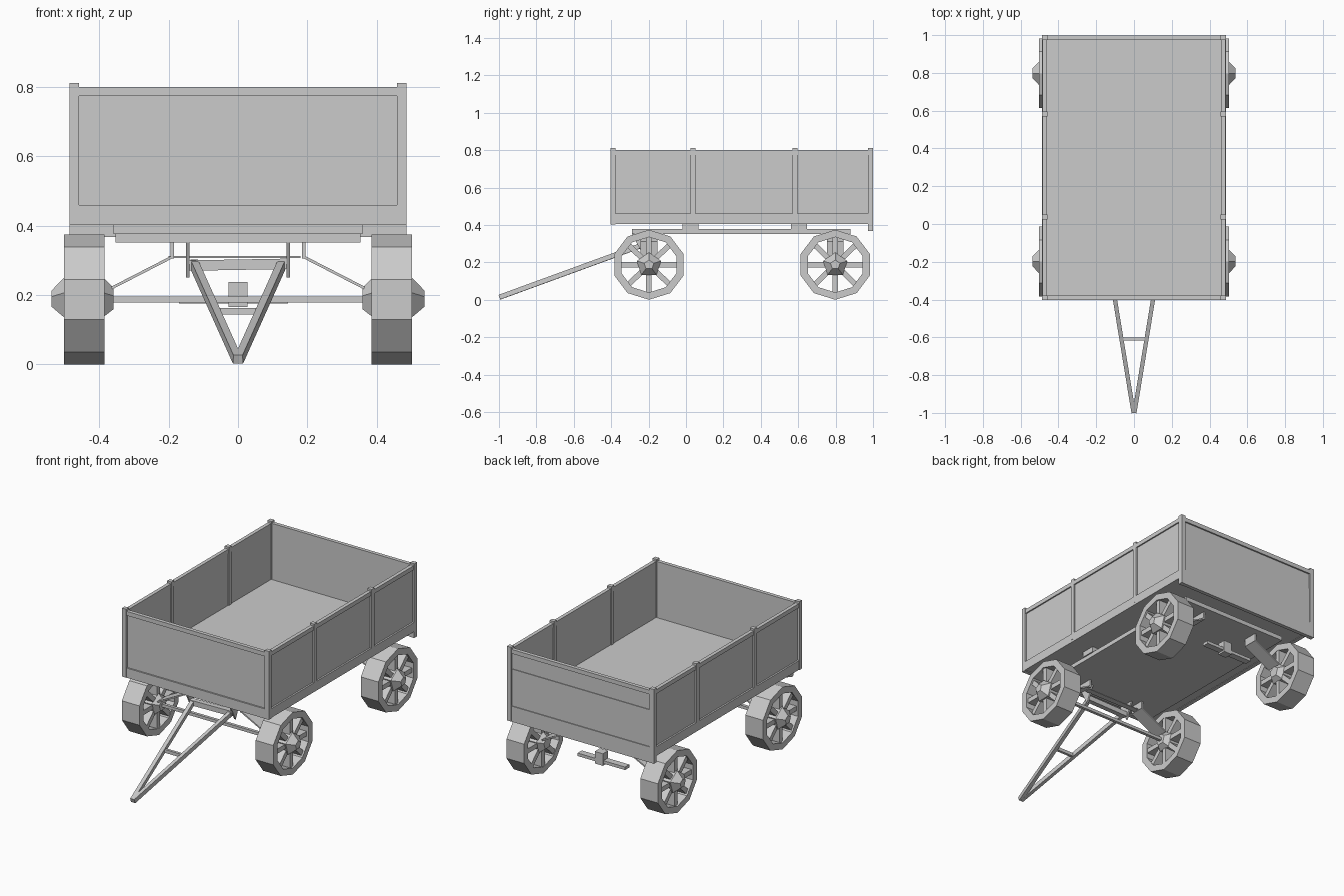
import bpy, bmesh, math
from mathutils import Vector, Matrix

if "Cube" in bpy.data.objects:
    bpy.data.objects.remove(bpy.data.objects["Cube"])


def finish(name, bm):
    bmesh.ops.recalc_face_normals(bm, faces=bm.faces)
    me = bpy.data.meshes.new(name)
    bm.to_mesh(me)
    bm.free()
    ob = bpy.data.objects.new(name, me)
    bpy.context.collection.objects.link(ob)
    return ob


def add_box(bm, x0, x1, y0, y1, z0, z1, rot=Matrix()):
    m = Matrix.Translation(((x0 + x1) / 2, (y0 + y1) / 2, (z0 + z1) / 2))
    s = Matrix.Diagonal((x1 - x0, y1 - y0, z1 - z0, 1))
    bmesh.ops.create_cube(bm, size=1, matrix=rot @ m @ s)


def box(name, *dims):
    bm = bmesh.new()
    add_box(bm, *dims)
    return finish(name, bm)


def beam(name, a, b, width, depth, up=(0, 0, 1)):
    """Rectangular bar from a to b; depth is measured roughly along up."""
    a, b = Vector(a), Vector(b)
    d = (b - a).normalized()
    side = d.cross(Vector(up)).normalized()
    rot = Matrix((side, d, side.cross(d))).transposed().to_4x4()
    bm = bmesh.new()
    add_box(bm, -width / 2, width / 2, 0, (b - a).length, -depth / 2, depth / 2,
            Matrix.Translation(a) @ rot)
    return finish(name, bm)


def lathe_x(bm, profile, n, closed):
    """Revolve (x, radius) points about the x axis, first vertex on top."""
    rings = [[bm.verts.new((x, r * math.sin(2 * math.pi * i / n), r * math.cos(2 * math.pi * i / n)))
              for i in range(n)] for x, r in profile]
    pairs = list(zip(rings, rings[1:]))
    if closed:
        pairs.append((rings[-1], rings[0]))
    else:
        bm.faces.new(rings[0])
        bm.faces.new(rings[-1])
    for p, q in pairs:
        for i in range(n):
            j = (i + 1) % n
            bm.faces.new((p[i], p[j], q[j], q[i]))


# Wheels: ten-sided rim (slightly wide), eight spokes, tapered hub
R = 0.187
for sx in (-1, 1):
    for y, end in ((-0.198, "front"), (0.798, "rear")):
        bm = bmesh.new()
        lathe_x(bm, [(0.385, R), (0.502, R), (0.502, 0.148), (0.385, 0.148)], 10, True)
        lathe_x(bm, [(0.36, 0.035), (0.39, 0.064), (0.5, 0.066), (0.538, 0.026)], 5, False)
        for k in range(8):
            add_box(bm, 0.388, 0.492, -0.014, 0.014, 0.05, 0.152,
                    Matrix.Rotation(k * math.pi / 4, 4, 'X'))
        bmesh.ops.transform(bm, matrix=Matrix.Translation((0, y, R)) @ Matrix.Diagonal((sx, 1.04, 1, 1)),
                            verts=bm.verts)
        finish(end + ("_right_wheel" if sx > 0 else "_left_wheel"), bm)

# Cargo floor, chassis plate and bolsters
box("floor", -0.475, 0.475, -0.39, 0.985, 0.408, 0.463)
box("chassis", -0.353, 0.353, -0.29, 0.88, 0.352, 0.378)
for i, y in enumerate((0.023, 0.605)):
    box(f"bolster_{i}", -0.36, 0.36, y - 0.043, y + 0.043, 0.376, 0.412)

# Side walls with rails and posts
for sx, nm in ((-1, "left"), (1, "right")):
    def side(name, xa, xb, *rest):
        lo, hi = sorted((sx * xa, sx * xb))
        box(f"{nm}_{name}", lo, hi, *rest)
    side("side_panel", 0.464, 0.476, -0.39, 0.985, 0.42, 0.797)
    side("side_bottom_rail", 0.462, 0.486, -0.4, 0.99, 0.405, 0.46)
    side("side_top_rail", 0.462, 0.484, -0.4, 0.99, 0.775, 0.80)
    for i, (y0, y1, z0) in enumerate(((-0.403, -0.378, 0.402), (0.025, 0.051, 0.42),
                                      (0.57, 0.596, 0.42), (0.973, 1.0, 0.367))):
        side(f"post_{i}", 0.459, 0.487, y0, y1, z0, 0.812)

# End walls; the tailboard hangs lower
for nm, yo, s, zb in (("headboard", -0.402, 1, 0.402), ("tailboard", 0.999, -1, 0.367)):
    def end_part(name, d0, d1, z0, z1):
        lo, hi = sorted((yo + s * d0, yo + s * d1))
        box(f"{nm}_{name}", -0.47, 0.47, lo, hi, z0, z1)
    end_part("panel", 0.009, 0.022, zb + 0.01, 0.797)
    end_part("bottom_rail", 0, 0.023, zb, 0.46)
    end_part("top_rail", 0, 0.0225, 0.775, 0.80)
box("tailboard_plank", -0.46, 0.46, 0.985, 0.994, 0.46, 0.68)

# Axles and their slanted supports
box("front_axle", -0.36, 0.36, -0.207, -0.189, 0.178, 0.196)
box("rear_axle", -0.17, 0.145, 0.78, 0.82, 0.176, 0.194)
box("rear_axle_block", -0.027, 0.027, 0.775, 0.825, 0.165, 0.237)
for y, end in ((-0.198, "front"), (0.798, "rear")):
    for sx, nm in ((-1, "left"), (1, "right")):
        beam(f"{end}_{nm}_strut", (sx * 0.19, y, 0.31), (sx * 0.365, y, 0.22), 0.09, 0.008)
        box(f"{end}_{nm}_strut_foot", sx * 0.19 - 0.005, sx * 0.19 + 0.005,
            y - 0.045, y + 0.045, 0.306, 0.355)
box("front_turntable_bar", -0.2, 0.18, -0.215, -0.18, 0.307, 0.312)

# Triangular tongue with cross pieces and hanging brackets
for sx, nm in ((-1, "left"), (1, "right")):
    beam(f"tongue_{nm}_arm", (sx * 0.003, -0.996, 0.014), (sx * 0.127, -0.24, 0.29), 0.022, 0.026)
    bm = bmesh.new()
    bm.faces.new([bm.verts.new((sx * 0.14, y, z)) for y, z in
                  ((-0.29, 0.355), (-0.19, 0.355), (-0.235, 0.25))])
    r = bmesh.ops.extrude_face_region(bm, geom=bm.faces[:])
    bmesh.ops.translate(bm, vec=(sx * 0.01, 0, 0),
                        verts=[v for v in r["geom"] if isinstance(v, bmesh.types.BMVert)])
    finish(f"tongue_{nm}_bracket", bm)
beam("tongue_top_bar", (-0.14, -0.245, 0.285), (0.14, -0.245, 0.29), 0.03, 0.03)
beam("tongue_cross_bar", (-0.06, -0.61, 0.153), (0.06, -0.61, 0.153), 0.016, 0.02)
